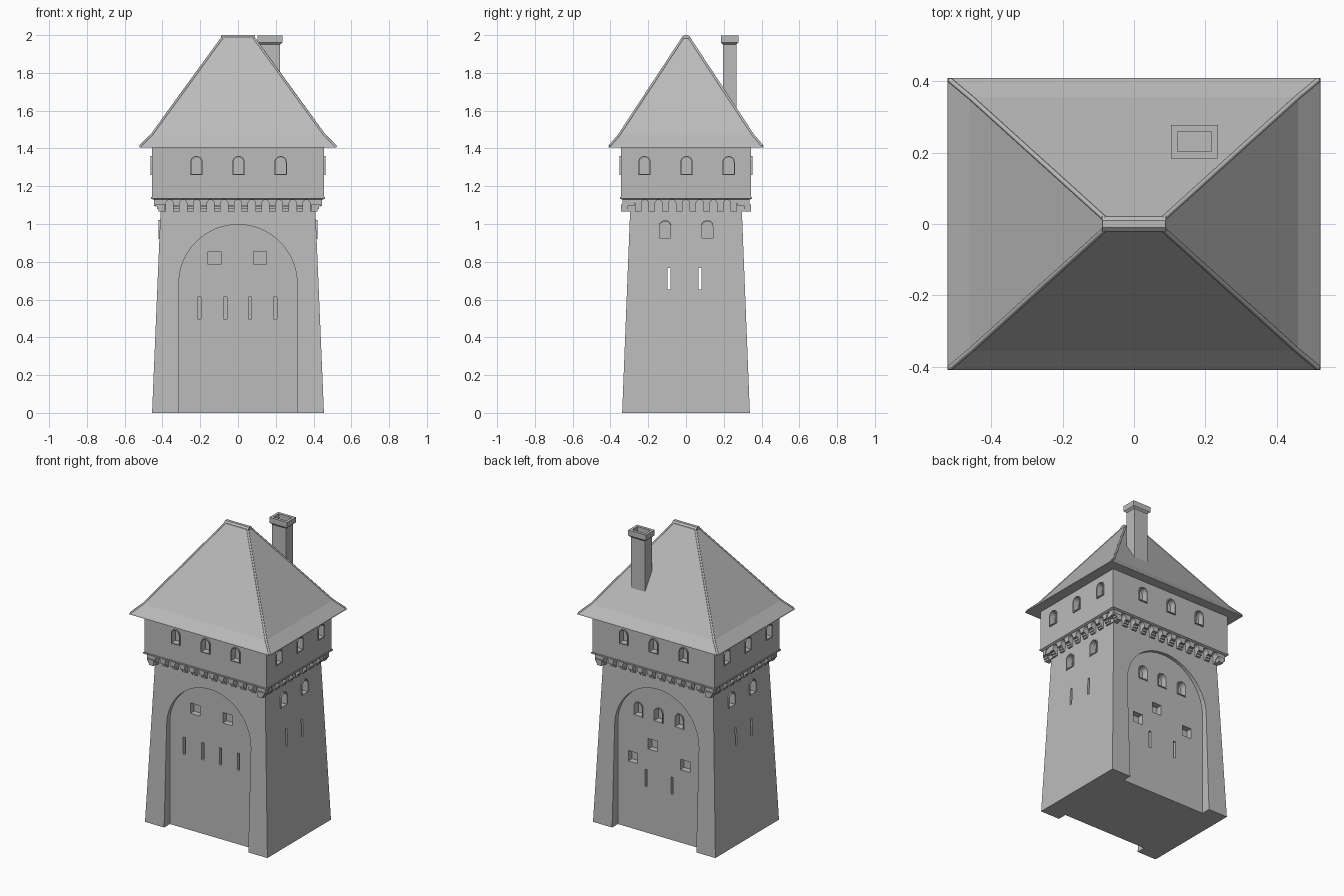
import bpy, bmesh, math
from mathutils import Matrix, Vector

old = bpy.data.objects.get("Cube")
if old:
    bpy.data.objects.remove(old, do_unlink=True)

stone = bpy.data.materials.new("grey_stone")
stone.use_nodes = True
GREY = (0.5, 0.5, 0.5, 1)
stone.diffuse_color = GREY
stone.node_tree.nodes["Principled BSDF"].inputs["Base Color"].default_value = GREY

FRONT, RIGHT, BACK, LEFT = range(4)   # quarter turns about the tower axis


def finish(name, bm):
    bmesh.ops.recalc_face_normals(bm, faces=bm.faces)
    mesh = bpy.data.meshes.new(name)
    bm.to_mesh(mesh)
    bm.free()
    mesh.materials.append(stone)
    ob = bpy.data.objects.new(name, mesh)
    bpy.context.collection.objects.link(ob)
    return ob


def skin(bm, a, b):
    for i in range(len(a)):
        j = (i + 1) % len(a)
        bm.faces.new((a[i], a[j], b[j], b[i]))


def loft(bm, rings):
    """Skin a stack of equal-length point rings and cap both ends."""
    loops = [[bm.verts.new(p) for p in ring] for ring in rings]
    for a, b in zip(loops, loops[1:]):
        skin(bm, a, b)
    bm.faces.new(loops[0])
    bm.faces.new(loops[-1])


def rect(hx, hy, z, cx=0, cy=0):
    return [(cx + sx * hx, cy + sy * hy, z) for sx, sy in ((-1, -1), (1, -1), (1, 1), (-1, 1))]


def on_side(outline, d, side):
    """Place a (u, z) outline at distance d from the axis on one side."""
    turn = Matrix.Rotation(side * math.pi / 2, 3, 'Z')
    return [turn @ Vector((u, -d, z)) for u, z in outline]


def prism(bm, outline, d0, d1, side):
    loft(bm, [on_side(outline, d, side) for d in (d0, d1)])


def box2(u, z, w, h):
    return [(u - w / 2, z - h / 2), (u + w / 2, z - h / 2), (u + w / 2, z + h / 2), (u - w / 2, z + h / 2)]


def arch(u, z0, w, h, n=12):
    """Round-headed outline."""
    r = w / 2
    pts = [(u - r, z0), (u + r, z0)]
    for i in range(n + 1):
        a = math.pi * i / n
        pts.append((u + r * math.cos(a), z0 + h - r + r * math.sin(a)))
    return pts


def cut(target, bm):
    cutter = finish("cutter", bm)
    cutter.hide_render = True
    mod = target.modifiers.new("cut", 'BOOLEAN')
    mod.operation = 'DIFFERENCE'
    mod.solver = 'EXACT'
    mod.object = cutter
    bpy.context.view_layer.objects.active = target
    bpy.ops.object.modifier_apply(modifier=mod.name)
    bpy.data.objects.remove(cutter, do_unlink=True)


def window_frame(bm, u, z0, w, h, d0, d1, side, t=0.006):
    """Thin arched lining standing a little proud of the wall."""
    outer, inner = arch(u, z0, w, h), arch(u, z0 + t, w - 2 * t, h - 2 * t)
    rings = [[bm.verts.new(p) for p in on_side(o, d, side)]
             for o, d in ((outer, d0), (outer, d1), (inner, d1), (inner, d0))]
    for k in range(4):
        skin(bm, rings[k], rings[(k + 1) % 4])


# Tapered hollow shaft
BASE, NECK = (0.455, 0.338), (0.407, 0.293)
bm = bmesh.new()
loft(bm, [rect(*BASE, 0), rect(*NECK, 1.14)])
shaft = finish("tower_shaft", bm)

bm = bmesh.new()
loft(bm, [rect(0.35, 0.2, 0.04), rect(0.35, 0.2, 1.05)])
cut(shaft, bm)

# Upright arched niches on front and back
NICHE = 0.277
bm = bmesh.new()
for side in (FRONT, BACK):
    prism(bm, arch(0, -0.1, 0.626, 1.097, 32), NICHE, 0.5, side)
cut(shaft, bm)

# Windows and arrow slits of the shaft
frames = bmesh.new()
bm = bmesh.new()
for u in (-0.125, 0.117):
    prism(bm, box2(u, 0.82, 0.07, 0.07), NICHE - 0.04, 0.5, FRONT)
for u in (-0.205, -0.068, 0.064, 0.197):
    prism(bm, box2(u, 0.555, 0.017, 0.115), 0.15, 0.5, FRONT)
for u, z in ((-0.2, 0.48), (-0.052, 0.6), (0.187, 0.525)):
    prism(bm, box2(u, z, 0.07, 0.07), NICHE - 0.04, 0.5, BACK)
for u in (-0.104, 0.09):
    prism(bm, box2(u, 0.365, 0.015, 0.115), 0.15, 0.5, BACK)
for u in (-0.16, -0.01, 0.145):
    prism(bm, arch(u, 0.765, 0.07, 0.1), NICHE - 0.04, 0.5, BACK)
    window_frame(frames, u, 0.765, 0.07, 0.1, NICHE - 0.04, NICHE + 0.006, BACK)
for y in (-0.09, 0.075):
    prism(bm, box2(y, 0.71, 0.016, 0.115), -0.6, 0.6, RIGHT)
for side in (RIGHT, LEFT):
    for u in (-0.11, 0.113):
        prism(bm, arch(u, 0.92, 0.07, 0.1), 0.375, 0.6, side)
        window_frame(frames, u, 0.92, 0.07, 0.1, 0.375, 0.421, side)
cut(shaft, bm)

# Overhanging upper storey with three windows on each side
UPPER = (0.455, 0.345)
bm = bmesh.new()
loft(bm, [rect(*UPPER, 1.14), rect(*UPPER, 1.41)])
storey = finish("upper_storey", bm)
bm = bmesh.new()
for side in range(4):
    wall = UPPER[1 - side % 2]
    for u in (-0.22, 0.003, 0.226):
        prism(bm, arch(u, 1.26, 0.066, 0.1), wall - 0.035, wall + 0.1, side)
        window_frame(frames, u, 1.26, 0.066, 0.1, wall - 0.035, wall + 0.008, side)
cut(storey, bm)
finish("window_frames", frames)

# Thin ledge under the storey
bm = bmesh.new()
loft(bm, [rect(0.45, 0.34, 1.13), rect(0.46, 0.35, 1.135), rect(0.46, 0.35, 1.144)])
finish("storey_ledge", bm)

# Arcaded band on stepped corbels
PITCH, R = 0.0725, 0.019
band, corbels = bmesh.new(), bmesh.new()
for side in range(4):
    n = (11, 9)[side % 2]
    wall, half, reach = ((0.293, 0.44, 0.335), (0.407, 0.33, 0.445))[side % 2]
    line = [(-half, 1.095), (-half, 1.135), (half, 1.135), (half, 1.095)]
    for i in range(n):
        u = (n - 1) / 2 * PITCH - i * PITCH
        line.append((u + R, 1.095))
        line += [(u + R * math.cos(math.pi * k / 8), 1.109 + R * math.sin(math.pi * k / 8)) for k in range(9)]
        line.append((u - R, 1.095))
    prism(band, line, wall - 0.02, reach, side)
    for i in range(n + 1):
        u = (i - n / 2) * PITCH
        for k in range(3):
            out = wall + (reach - wall) * (0.4 + 0.2 * k)
            prism(corbels, box2(u, 1.073 + 0.0125 * k, PITCH - 2 * R, 0.0126), wall - 0.02, out, side)
finish("arcade_band", band)
finish("corbels", corbels)

# Hipped roof with flared eaves
PROFILE = [(0.523, 0.41, 1.405), (0.521, 0.408, 1.412), (0.46, 0.357, 1.472), (0.085, 0.018, 1.988)]
bm = bmesh.new()
loft(bm, [rect(*p) for p in PROFILE])
finish("roof", bm)

# Raised strips on the four hips
hips = bpy.data.curves.new("hip_strips", 'CURVE')
hips.dimensions = '3D'
hips.bevel_depth = 0.007
hips.bevel_resolution = 1
hips.use_fill_caps = True
for sx in (-1, 1):
    for sy in (-1, 1):
        spline = hips.splines.new('POLY')
        spline.points.add(2)
        for point, (x, y, z) in zip(spline.points, PROFILE[1:]):
            point.co = (sx * (x - 0.004), sy * (y - 0.004), z, 1)
hips.materials.append(stone)
strips = bpy.data.objects.new("hip_strips", hips)
bpy.context.collection.objects.link(strips)
bpy.ops.object.select_all(action='DESELECT')
strips.select_set(True)
bpy.context.view_layer.objects.active = strips
bpy.ops.object.convert(target='MESH')

# Ridge cap
bm = bmesh.new()
loft(bm, [rect(0.09, 0.024, 1.973), rect(0.09, 0.021, 1.99), rect(0.089, 0.01, 2.0)])
finish("ridge_cap", bm)

# Chimney with a collar and an open flue
C = (0.17, 0.231)
bm = bmesh.new()
loft(bm, [rect(0.052, 0.036, 1.5, *C), rect(0.052, 0.036, 1.95, *C), rect(0.066, 0.047, 1.962, *C),
          rect(0.066, 0.047, 1.998, *C), rect(0.048, 0.028, 1.998, *C), rect(0.048, 0.028, 1.9, *C)])
finish("chimney", bm)
